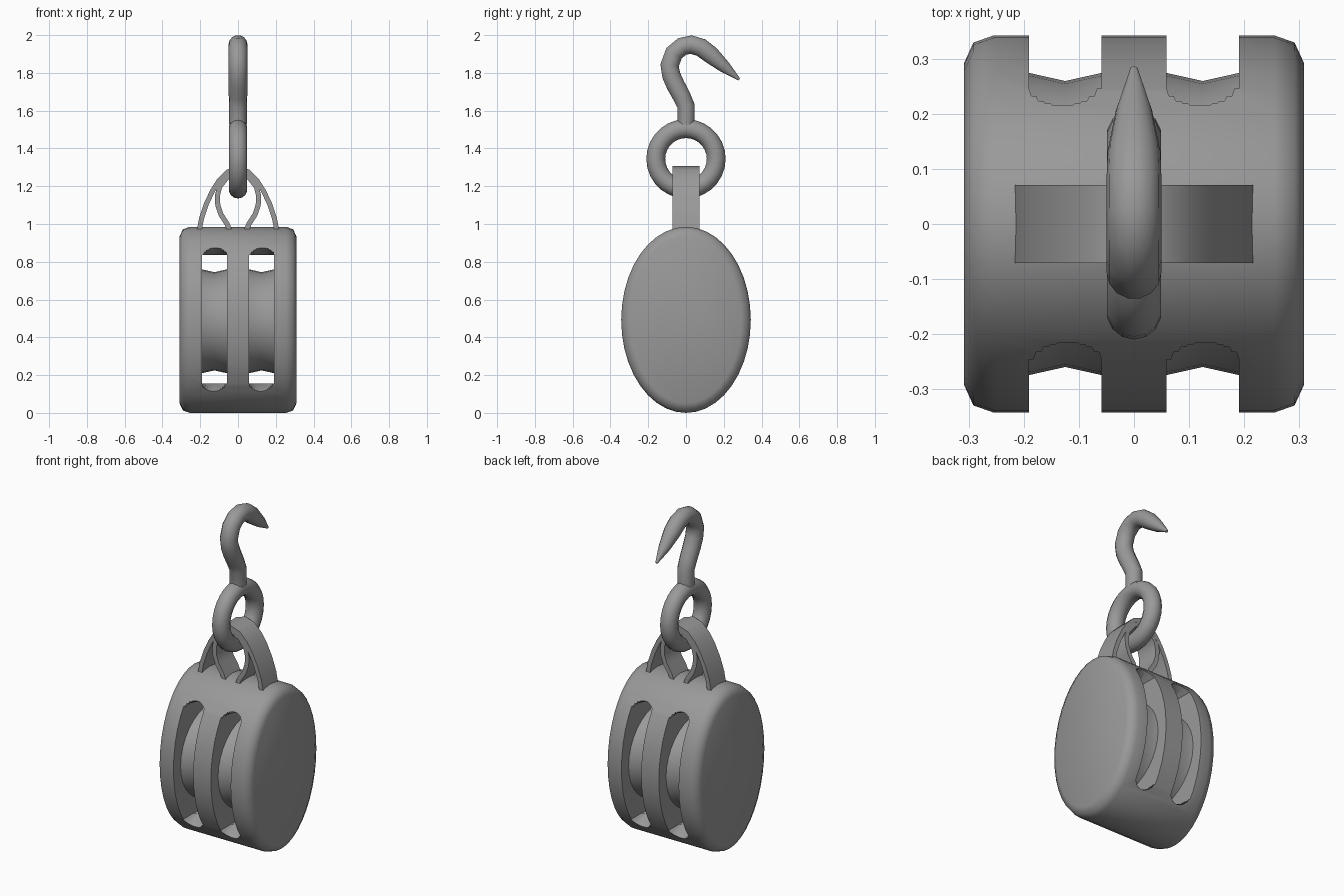
import bpy, bmesh, math
from mathutils import Vector

if "Cube" in bpy.data.objects:
    bpy.data.objects.remove(bpy.data.objects["Cube"])

# Dark grey iron
grey = bpy.data.materials.new("dark_grey")
grey.diffuse_color = (0.32, 0.32, 0.32, 1)
grey.use_nodes = True
grey.node_tree.nodes["Principled BSDF"].inputs["Base Color"].default_value = grey.diffuse_color


def smooth(ob, angle=50):
    bpy.ops.object.select_all(action='DESELECT')
    bpy.context.view_layer.objects.active = ob
    ob.select_set(True)
    bpy.ops.object.shade_smooth_by_angle(angle=math.radians(angle))


def skin(name, loops, angle=50):
    """Capped solid through a list of closed point loops of equal length."""
    bm = bmesh.new()
    loops = [[bm.verts.new(p) for p in loop] for loop in loops]
    n = len(loops[0])
    for a, b in zip(loops, loops[1:]):
        for i in range(n):
            j = (i + 1) % n
            bm.faces.new((a[i], a[j], b[j], b[i]))
    bm.faces.new(loops[0])
    bm.faces.new(loops[-1])
    bmesh.ops.recalc_face_normals(bm, faces=bm.faces)
    me = bpy.data.meshes.new(name)
    bm.to_mesh(me)
    bm.free()
    me.materials.append(grey)
    ob = bpy.data.objects.new(name, me)
    bpy.context.collection.objects.link(ob)
    smooth(ob, angle)
    return ob


def lathe_x(name, rings, cx, cz, seg):
    """Solid along x from rings of (x, y radius, z radius)."""
    turns = [math.tau * i / seg for i in range(seg)]
    return skin(name, [[(cx + x, ry * math.cos(a), cz + rz * math.sin(a)) for a in turns]
                       for x, ry, rz in rings])


def ribbon(name, half, thick, y):
    """Flat strap following a half path in xz, mirrored over x = 0."""
    path = [Vector((x, z)) for x, z in half]
    path += [Vector((-x, z)) for x, z in reversed(half[:-1])]
    loops = []
    for i, p in enumerate(path):
        t = (path[min(i + 1, len(path) - 1)] - path[max(i - 1, 0)]).normalized()
        n = Vector((-t.y, t.x)) * thick / 2
        a, b = p + n, p - n
        loops.append([(a.x, -y, a.y), (a.x, y, a.y), (b.x, y, b.y), (b.x, -y, b.y)])
    skin(name, loops, 40)


def cut(ob, cutter):
    mod = ob.modifiers.new("cut", 'BOOLEAN')
    mod.operation, mod.solver, mod.object = 'DIFFERENCE', 'EXACT', cutter
    bpy.context.view_layer.objects.active = ob
    bpy.ops.object.modifier_apply(modifier=mod.name)
    bpy.data.objects.remove(cutter)


# Oval block body with rounded ends
CZ, RY, RZ = 0.4925, 0.343, 0.4925
edge = [(0.309, 0.05), (0.292, 0.013), (0.255, 0)]
rings = [(-x, RY - d, RZ - d) for x, d in edge]
rings += [(x, RY - d, RZ - d) for x, d in reversed(edge)]
body = lathe_x("block_body", rings, 0, CZ, 40)

# Sheave slots, arched towards their mouths as rope leads
us = [i / 5 - 1 for i in range(11)]
for sx in (-1, 1):
    loops = []
    for y, sag in ((-0.4, 0.15), (-0.15, 0), (0.15, 0), (0.4, 0.15)):
        arch = [(sx * 0.125 + 0.066 * u, 0.34 + sag * (1 - u * u)) for u in us]
        loops.append([(x, y, 0.495 + h) for x, h in arch]
                     + [(x, y, 0.495 - h) for x, h in reversed(arch)])
    cut(body, skin("slot_cutter", loops))
smooth(body)

# Grooved sheaves
for side, sx in (("left", -1), ("right", 1)):
    lathe_x("sheave_" + side, [(-0.067, 0.275, 0.275), (0, 0.26, 0.26), (0.067, 0.275, 0.275)],
            sx * 0.125, 0.485, 32)

# Strap: outer arch and inner pinched loop
ribbon("strap_outer", [(0.207, 0.955), (0.193, 1.03), (0.168, 1.105), (0.135, 1.175),
                       (0.1, 1.23), (0.055, 1.276), (0, 1.295)], 0.026, 0.071)
ribbon("strap_inner", [(0.04, 0.955), (0.058, 1.0), (0.09, 1.05), (0.107, 1.1),
                       (0.109, 1.15), (0.097, 1.198), (0.055, 1.25), (0, 1.268)], 0.027, 0.07)

# Ring
bpy.ops.mesh.primitive_torus_add(location=(0, 0, 1.345), rotation=(0, math.pi / 2, 0),
                                 major_radius=0.16, minor_radius=0.05,
                                 major_segments=28, minor_segments=14)
ring = bpy.context.object
ring.name = "ring"
ring.data.materials.append(grey)
smooth(ring)

# Tapered hook: (y, z, radius)
hook = [(0, 1.51, 0.046), (0, 1.625, 0.048), (-0.025, 1.68, 0.049), (-0.055, 1.735, 0.05),
        (-0.078, 1.787, 0.05), (-0.087, 1.84, 0.05), (-0.063, 1.905, 0.05),
        (-0.02, 1.94, 0.05), (0.027, 1.95, 0.05), (0.08, 1.934, 0.05),
        (0.132, 1.895, 0.048), (0.206, 1.83, 0.033), (0.282, 1.765, 0.007)]
loops = []
for i, (y, z, r) in enumerate(hook):
    a, b = hook[max(i - 1, 0)], hook[min(i + 1, len(hook) - 1)]
    t = Vector((0, b[0] - a[0], b[1] - a[1])).normalized()
    n = Vector((0, -t.z, t.y))
    loops.append([Vector((r * math.cos(k * math.tau / 14), y, z))
                  + n * r * math.sin(k * math.tau / 14) for k in range(14)])
skin("hook", loops)
